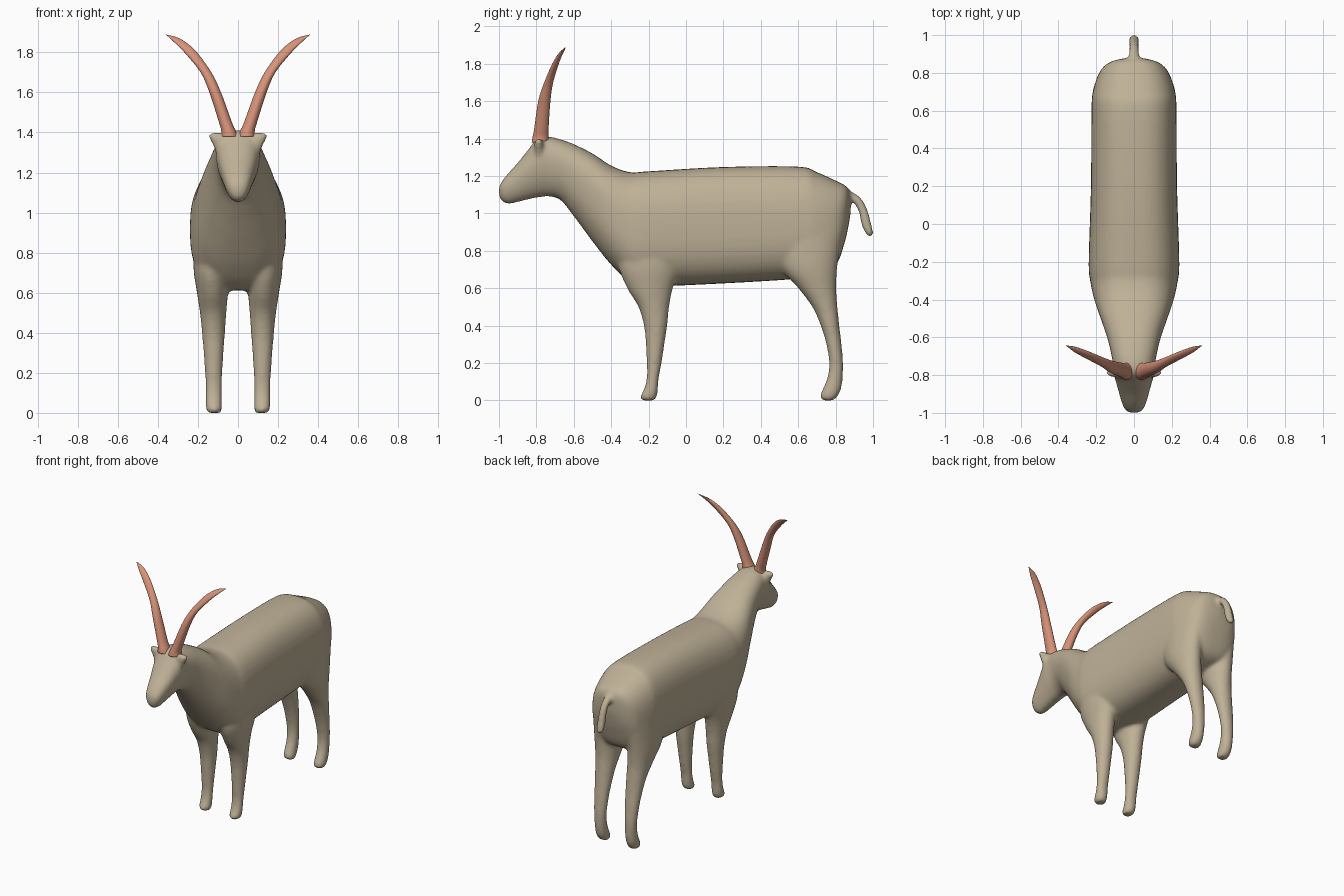
import bpy, bmesh, math
from mathutils import Vector

old = bpy.data.objects.get("Cube")
if old:
    bpy.data.objects.remove(old)


def material(name, rgb):
    m = bpy.data.materials.new(name)
    m.use_nodes = True
    m.diffuse_color = (*rgb, 1)
    m.node_tree.nodes["Principled BSDF"].inputs["Base Color"].default_value = (*rgb, 1)
    return m


def smooth_rows(rows, steps=5):
    """Catmull-Rom interpolation of every column of a station list."""
    out = []
    for i in range(len(rows) - 1):
        quad = (rows[max(i - 1, 0)], rows[i], rows[i + 1], rows[min(i + 2, len(rows) - 1)])
        for s in range(steps):
            t = s / steps
            out.append([b + t / 2 * (c - a + t * (2*a - 5*b + 4*c - d + t * (3*(b - c) + d - a)))
                        for a, b, c, d in zip(*quad)])
    return out + [list(rows[-1])]


def loft(bm, rings):
    loops = [[bm.verts.new(p) for p in ring] for ring in rings]
    n = len(loops[0])
    for a, b in zip(loops, loops[1:]):
        for i in range(n):
            j = (i + 1) % n
            bm.faces.new((a[i], a[j], b[j], b[i]))
    bm.faces.new(loops[0])
    bm.faces.new(loops[-1])


def unit_ring(power=2, n=40):
    for i in range(n):
        c, s = math.cos(math.tau * i / n), math.sin(math.tau * i / n)
        yield (math.copysign(abs(c) ** (2 / power), c), math.copysign(abs(s) ** (2 / power), s))


def column(bm, stations, side=1):
    """Loft of level ellipses; each station is z, y min, y max, x min, x max."""
    rings = []
    for z, y0, y1, x0, x1 in smooth_rows(stations):
        rings.append([Vector((side * ((x0 + x1) / 2 + (x1 - x0) / 2 * c),
                              (y0 + y1) / 2 + (y1 - y0) / 2 * s, z)) for c, s in unit_ring()])
    loft(bm, rings)


def make_object(name, bm, mat):
    bmesh.ops.recalc_face_normals(bm, faces=bm.faces)
    for f in bm.faces:
        f.smooth = True
    me = bpy.data.meshes.new(name)
    bm.to_mesh(me)
    bm.free()
    me.materials.append(mat)
    ob = bpy.data.objects.new(name, me)
    bpy.context.collection.objects.link(ob)
    return ob


hide = material("tan hide", (0.52, 0.44, 0.31))
horn = material("salmon horn", (0.68, 0.29, 0.19))

# Head, neck and trunk: y, bottom z, top z, half width
trunk = [
    (-1.0, 1.09, 1.14, .02), (-.985, 1.065, 1.17, .045), (-.95, 1.05, 1.215, .062),
    (-.9, 1.06, 1.27, .076), (-.84, 1.075, 1.345, .092), (-.79, 1.085, 1.405, .105),
    (-.73, 1.09, 1.41, .11), (-.67, 1.07, 1.395, .122), (-.6, .985, 1.37, .14),
    (-.5, .85, 1.32, .175), (-.4, .725, 1.255, .21), (-.3, .635, 1.22, .232),
    (-.2, .61, 1.225, .24), (.2, .625, 1.248, .228), (.6, .65, 1.25, .225),
    (.7, .67, 1.22, .218), (.8, .72, 1.175, .185), (.85, .85, 1.15, .14),
    (.872, .95, 1.12, .08), (.88, 1.0, 1.08, .02)]
body = bmesh.new()
rings = []
for y, lo, hi, w in smooth_rows(trunk):
    back = min(max((y + .75) / .45, 0), 1)      # 0 on the head, 1 on the trunk
    rings.append([Vector((w * c * (1 + .22 * (1 - back) * s), y, (lo + hi) / 2 + (hi - lo) / 2 * s))
                  for c, s in unit_ring(2.2 + .4 * back)])
loft(body, rings)

# Legs share widths by height; each profile gives y front and back
heights = (0, .02, .06, .12, .2, .3, .4, .5, .6, .72, .9)
inner = (.085, .08, .08, .08, .078, .072, .065, .058, .05, .04, .03)
outer = (.15, .16, .162, .162, .165, .172, .18, .19, .205, .222, .22)
front_y = [(-.235, -.17), (-.245, -.155), (-.225, -.15), (-.21, -.145), (-.21, -.13), (-.215, -.115),
           (-.225, -.1), (-.255, -.09), (-.315, -.07), (-.36, -.03), (-.36, 0)]
rear_y = [(.73, .79), (.715, .81), (.73, .83), (.755, .838), (.765, .84), (.75, .832),
          (.72, .82), (.675, .81), (.6, .803), (.5, .81), (.45, .84)]

# Small ears
ear = [(1.29, -.8, -.775, .085, .108), (1.33, -.81, -.765, .07, .122), (1.36, -.812, -.763, .06, .138),
       (1.385, -.81, -.765, .06, .15), (1.397, -.8, -.775, .07, .14)]

for side in (1, -1):
    for profile in (front_y, rear_y):
        column(body, [(z, *ys, a, b) for z, ys, a, b in zip(heights, profile, inner, outer)], side)
    column(body, ear, side)

# Drooping tail: z, y front, y back, half width
tail = [(1.15, .75, .835, .028), (1.1, .78, .915, .03), (1.08, .85, .937, .028), (1.05, .9, .957, .026),
        (1.0, .925, .977, .026), (.94, .937, .992, .028), (.9, .955, 1.002, .026), (.875, .972, .998, .015)]
column(body, [(z, a, b, -w, w) for z, a, b, w in tail])

# Fuse the parts into one soft skin
ob = make_object("body", body, hide)
fuse = ob.modifiers.new("fuse", 'REMESH')
fuse.mode = 'VOXEL'
fuse.voxel_size = .011
fuse.use_smooth_shade = True
soften = ob.modifiers.new("soften", 'SMOOTH')
soften.factor = .5
soften.iterations = 10

# Horns sweeping up, out and back
horn_rows = [(1.38, -.825, -.735, 0, .085), (1.41, -.82, -.735, .012, .084), (1.45, -.812, -.735, .03, .095),
             (1.6, -.79, -.725, .085, .143), (1.7, -.758, -.71, .133, .187), (1.8, -.715, -.68, .205, .268),
             (1.85, -.685, -.66, .26, .318), (1.875, -.661, -.648, .305, .345), (1.888, -.645, -.643, .355, .36)]
for side, name in ((1, "left_horn"), (-1, "right_horn")):
    bm = bmesh.new()
    column(bm, horn_rows, side)
    make_object(name, bm, horn)
